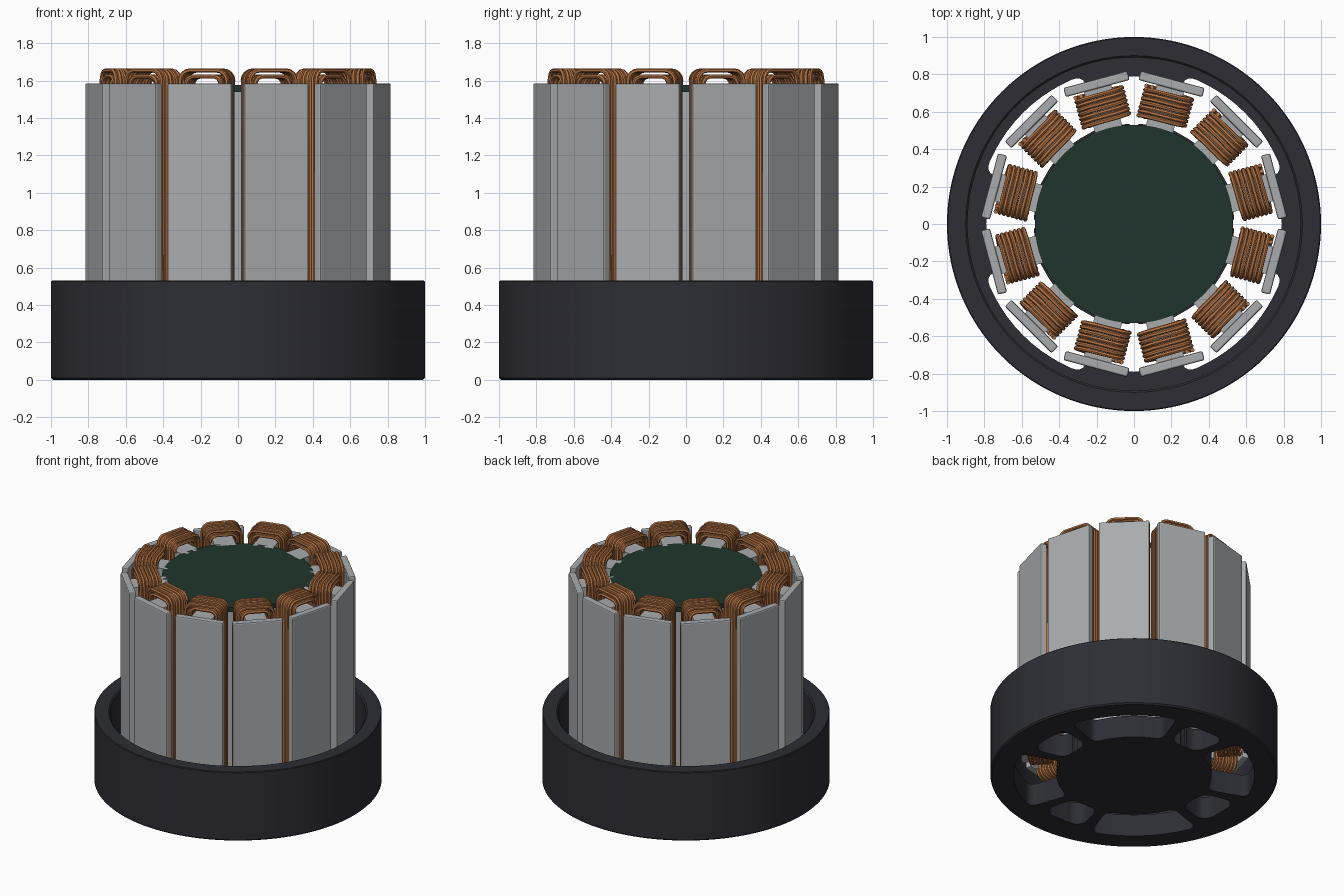
import bpy, bmesh, math
from mathutils import Matrix, Vector

if "Cube" in bpy.data.objects:
    bpy.data.objects.remove(bpy.data.objects["Cube"])

def mat(name, c):
    m = bpy.data.materials.new(name)
    m.diffuse_color = (*c, 1)
    m.use_nodes = True
    m.node_tree.nodes["Principled BSDF"].inputs["Base Color"].default_value = m.diffuse_color
    return m

DARK = mat("dark housing", (0.026, 0.026, 0.036))
STEEL = mat("steel grey", (0.40, 0.41, 0.42))
COPPER = mat("copper", (0.48, 0.18, 0.06))
GREEN = mat("dark green", (0.014, 0.036, 0.026))

def add(name, mesh, m, smooth=None):
    ob = bpy.data.objects.new(name, mesh)
    bpy.context.collection.objects.link(ob)
    if not mesh.materials:
        mesh.materials.append(m)
    if smooth:
        bpy.ops.object.select_all(action='DESELECT')
        bpy.context.view_layer.objects.active = ob
        ob.select_set(True)
        bpy.ops.object.shade_smooth_by_angle(angle=math.radians(smooth))
    return ob

def to_mesh(bm, name):
    bmesh.ops.recalc_face_normals(bm, faces=bm.faces)
    me = bpy.data.meshes.new(name)
    bm.to_mesh(me)
    bm.free()
    return me

def lathe(name, profile, steps=128):
    """Spin an r,z profile that starts and ends on the axis."""
    bm = bmesh.new()
    vs = [bm.verts.new((r, 0, z)) for r, z in profile]
    es = [bm.edges.new(p) for p in zip(vs, vs[1:])]
    bmesh.ops.spin(bm, geom=vs + es, axis=(0, 0, 1), cent=(0, 0, 0),
                   angle=2 * math.pi, steps=steps, use_merge=True)
    bmesh.ops.remove_doubles(bm, verts=bm.verts, dist=1e-5)
    return to_mesh(bm, name)

def box(name, x0, x1, hw, z0, z1, bevel=0):
    bm = bmesh.new()
    bmesh.ops.create_cube(bm, size=1, matrix=Matrix.Translation(((x0 + x1) / 2, 0, (z0 + z1) / 2))
                          @ Matrix.Diagonal((x1 - x0, 2 * hw, z1 - z0, 1)))
    if bevel:
        bmesh.ops.bevel(bm, geom=bm.edges[:], offset=bevel, segments=2, profile=0.5, affect='EDGES')
    return to_mesh(bm, name)

def sector(bm, mid, half, r0, r1, rnd):
    """Rounded ring-sector prism used to cut the floor."""
    n = 12
    ang = [math.radians(mid + half * (2 * i / n - 1)) for i in range(n + 1)]
    pts = [(r1, a) for a in ang] + [(r0, a) for a in reversed(ang)]
    # round the four corners in plan by blending quadratic curves
    P = [Vector((r * math.cos(a), r * math.sin(a), 0)) for r, a in pts]
    out = []
    corners = (0, n, n + 1, 2 * n + 1)
    for i, p in enumerate(P):
        if i in corners:
            a = p + (P[i - 1] - p).normalized() * rnd
            b = p + (P[(i + 1) % len(P)] - p).normalized() * rnd
            for k in range(6):
                t = k / 5
                out.append(a * (1 - t) ** 2 + p * 2 * t * (1 - t) + b * t * t)
        elif all((p - P[c]).length > rnd * 1.05 for c in corners):
            out.append(p)
    lo = [bm.verts.new((p.x, p.y, -0.1)) for p in out]
    face = bm.faces.new(lo)
    ext = bmesh.ops.extrude_face_region(bm, geom=[face])
    bmesh.ops.translate(bm, vec=(0, 0, 0.35), verts=[v for v in ext["geom"] if isinstance(v, bmesh.types.BMVert)])

# housing cup with eight vent holes in the floor
FLOOR = 0.17
cup = add("housing_cup", lathe("housing_cup", [
    (0, 0), (0.99, 0), (1, 0.01), (1, 0.525), (0.995, 0.53), (0.9, 0.53),
    (0.89, 0.52), (0.89, FLOOR), (0, FLOOR)]), DARK)
bm = bmesh.new()
for q in range(4):
    sector(bm, 90 * q + 45, 26, 0.54, 0.84, 0.06)
    sector(bm, 90 * q, 12.5, 0.53, 0.79, 0.09)
cutter = add("vent_cutter", to_mesh(bm, "vent_cutter"), DARK)
cutter.hide_render = True
mod = cup.modifiers.new("vents", 'BOOLEAN')
mod.operation, mod.solver, mod.object = 'DIFFERENCE', 'EXACT', cutter
bpy.context.view_layer.objects.active = cup
bpy.ops.object.modifier_apply(modifier=mod.name)
bpy.data.objects.remove(cutter)
cup.select_set(True)
bpy.ops.object.shade_smooth_by_angle(angle=math.radians(30))

# stator core and its green end disc
add("stator_core", lathe("stator_core", [(0, 0.15), (0.52, 0.15), (0.52, 1.55), (0, 1.55)], 64), STEEL, 30)
add("end_disc", lathe("end_disc", [(0, 1.54), (0.53, 1.54), (0.53, 1.575), (0, 1.575)], 96), GREEN, 30)

def coil(name, hw, z0, z1, rc, turns, r0, r1, wire):
    """Helix of rounded rectangles wound around the tooth."""
    loop = []
    for cx, cz, a0 in ((hw - rc, z1 - rc, 0), (-hw + rc, z1 - rc, 90),
                       (-hw + rc, z0 + rc, 180), (hw - rc, z0 + rc, 270)):
        for k in range(5):
            a = math.radians(a0 + 22.5 * k)
            loop.append((cx + rc * math.cos(a), cz + rc * math.sin(a)))
    cu = bpy.data.curves.new(name, 'CURVE')
    cu.dimensions = '3D'
    cu.bevel_depth, cu.bevel_resolution = wire, 1
    cu.use_fill_caps = True
    total = turns * len(loop)
    sp = cu.splines.new('POLY')
    sp.points.add(total - 1)
    for i in range(total):
        y, z = loop[i % len(loop)]
        sp.points[i].co = (r0 + (r1 - r0) * i / (total - 1), y, z, 1)
    tmp = bpy.data.objects.new(name, cu)
    bpy.context.collection.objects.link(tmp)
    me = bpy.data.meshes.new_from_object(tmp.evaluated_get(bpy.context.evaluated_depsgraph_get()))
    bpy.data.objects.remove(tmp)
    me.materials.clear()
    me.materials.append(COPPER)
    return me

# twelve teeth: stem, outer plate and two winding layers
parts = [
    ("tooth_stem", box("tooth_stem", 0.5, 0.76, 0.075, 0.24, 1.575), STEEL, None),
    ("tooth_plate", box("tooth_plate", 0.75, 0.80, 0.177, 0.24, 1.585, 0.009), STEEL, None),
    ("outer_winding", coil("outer_winding", 0.128, 0.18, 1.654, 0.055, 7, 0.568, 0.732, 0.0115), COPPER, 50),
    ("inner_winding", coil("inner_winding", 0.097, 0.21, 1.622, 0.045, 7, 0.568, 0.732, 0.0115), COPPER, 50),
]
for i in range(12):
    for name, me, m, smooth in parts:
        ob = add(f"{name}_{i + 1}", me, m, smooth if i == 0 else None)
        ob.rotation_euler.z = math.radians(15 + 30 * i)
